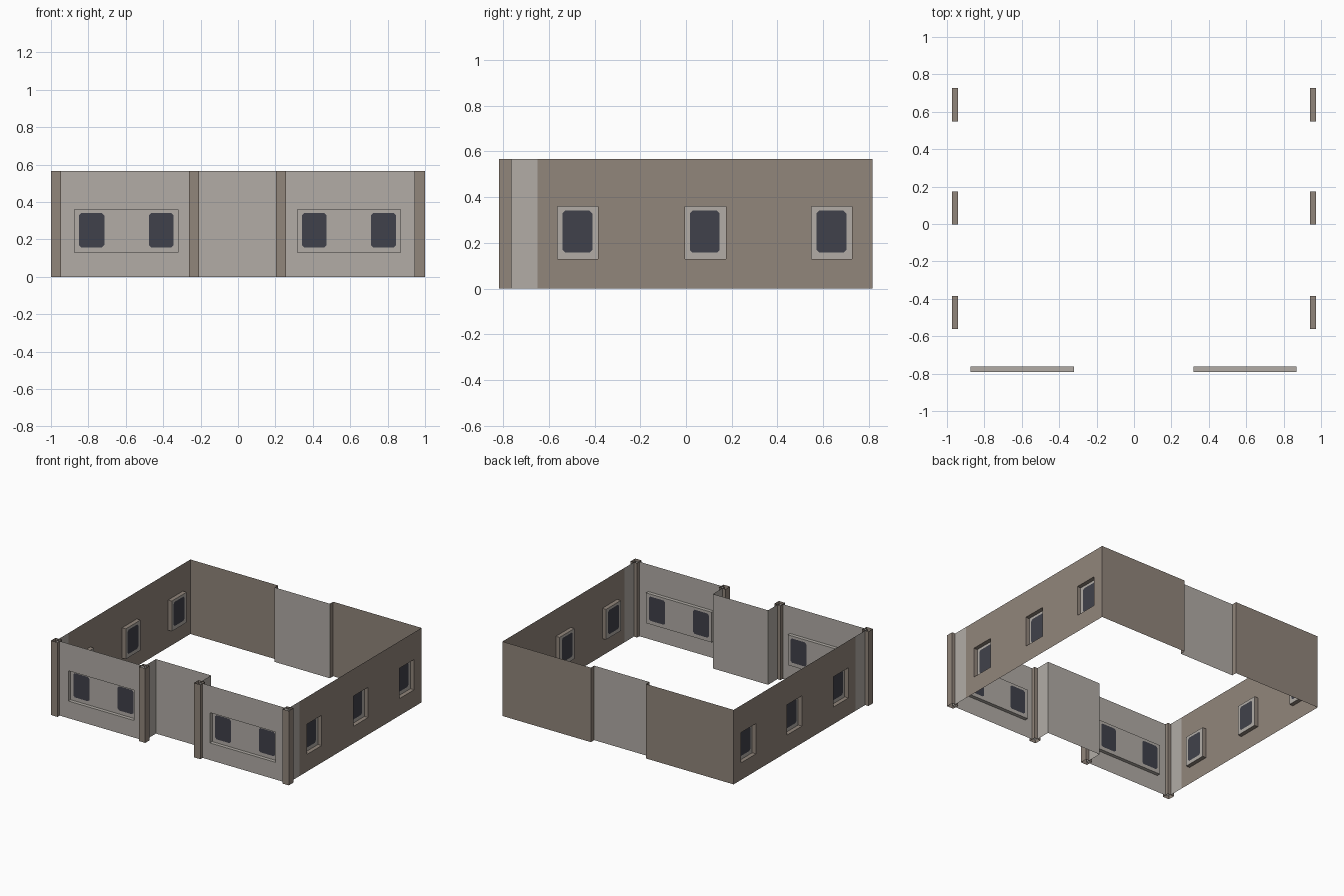
import bpy, bmesh

if "Cube" in bpy.data.objects:
    bpy.data.objects.remove(bpy.data.objects["Cube"])

H = 0.566                      # wall height
FRONT, BACK, SIDE = -0.79, 0.816, 0.972
POSTS = (-0.973, -0.235, 0.229, 0.972)
Z_REC = (0.13, 0.36)           # window recess heights
Z_WIN = (0.157, 0.341)         # glass heights
LIGHT, BROWN, GLASS = 0, 1, 2


def material(name, rgb):
    m = bpy.data.materials.new(name)
    m.diffuse_color = (*rgb, 1)
    m.use_nodes = True
    m.node_tree.nodes["Principled BSDF"].inputs["Base Color"].default_value = m.diffuse_color
    return m


MATS = [material("light stone", (0.445, 0.415, 0.383)),
        material("brown stone", (0.285, 0.236, 0.198)),
        material("dark glass", (0.051, 0.053, 0.069))]


class Sheet:
    """Thin wall drawn in (u, depth, z) and mapped to the world by place()."""

    def __init__(self, name, place, flip=False):
        self.name, self.place, self.flip = name, place, flip
        self.bm = bmesh.new()

    def face(self, pts, mat):
        vs = [self.bm.verts.new(self.place(*p)) for p in pts]
        if self.flip:
            vs.reverse()
        self.bm.faces.new(vs).material_index = mat

    def rect(self, u0, u1, z0, z1, mat, d=0.0):
        self.face([(u0, d, z0), (u1, d, z0), (u1, d, z1), (u0, d, z1)], mat)

    def holed(self, u0, u1, z0, z1, holes, hz, mat, d=0.0):
        """Rectangle with a row of openings of equal height."""
        self.rect(u0, u1, z0, hz[0], mat, d)
        self.rect(u0, u1, hz[1], z1, mat, d)
        edges = [u0] + [u for h in holes for u in h] + [u1]
        for a, b in zip(edges[::2], edges[1::2]):
            self.rect(a, b, hz[0], hz[1], mat, d)

    def recess(self, u0, u1, depth, glass, side_mat):
        """Box set into the wall, with glass panes in its back."""
        z0, z1 = Z_REC
        c = [(u0, z0), (u1, z0), (u1, z1), (u0, z1)]
        for (a, p), (b, q) in zip(c, c[1:] + c[:1]):
            self.face([(a, 0, p), (b, 0, q), (b, depth, q), (a, depth, p)], side_mat)
        self.holed(u0, u1, z0, z1, glass, Z_WIN, LIGHT, depth)
        for g in glass:
            self.pane(*g, *Z_WIN, depth)

    def pane(self, u0, u1, z0, z1, d, k=0.012):
        """Glass with clipped corners."""
        octagon = []
        for u, z, su, sz in ((u0, z0, 1, 1), (u1, z0, -1, 1),
                             (u1, z1, -1, -1), (u0, z1, 1, -1)):
            a, b = (u, d, z + sz * k), (u + su * k, d, z)
            if su != sz:
                a, b = b, a
            octagon += [a, b]
            self.face([(u, d, z), b, a], LIGHT)
        self.face(octagon, GLASS)

    def finish(self):
        bmesh.ops.remove_doubles(self.bm, verts=self.bm.verts, dist=1e-5)
        mesh = bpy.data.meshes.new(self.name)
        self.bm.to_mesh(mesh)
        self.bm.free()
        for m in MATS:
            mesh.materials.append(m)
        bpy.context.collection.objects.link(bpy.data.objects.new(self.name, mesh))


def front_place(u, d, z):
    return (u, FRONT + d, z)


def back_place(u, d, z):
    return (u, BACK - d, z)


# Front walls, each with one wide recess holding two panes
for name, ends, rec, glass in (
        ("front_wall_left", POSTS[:2], (-0.873, -0.322), [(-0.85, -0.715), (-0.477, -0.345)]),
        ("front_wall_right", POSTS[2:], (0.318, 0.87), [(0.342, 0.474), (0.71, 0.846)])):
    s = Sheet(name, front_place)
    s.holed(*ends, 0, H, [rec], Z_REC, LIGHT)
    s.recess(*rec, 0.027, glass, LIGHT)
    s.finish()

# Entrance niche between the inner posts
s = Sheet("entrance_niche", front_place)
a, b, n = POSTS[1], POSTS[2], 0.14
s.rect(a, b, 0, H, LIGHT, n)
s.face([(a, 0, 0), (a, n, 0), (a, n, H), (a, 0, H)], LIGHT)
s.face([(b, n, 0), (b, 0, 0), (b, 0, H), (b, n, H)], LIGHT)
s.finish()

# Side walls: light strip at the front, three recessed windows behind it
RECS = [(-0.562, -0.384), (-0.004, 0.174), (0.549, 0.727)]
PANES = [(-0.54, -0.41), (0.017, 0.147), (0.571, 0.701)]
for name, sgn in (("right_wall", 1), ("left_wall", -1)):
    s = Sheet(name, lambda u, d, z, k=sgn: (k * (SIDE - d), u, z), flip=sgn < 0)
    s.rect(FRONT, -0.649, 0, H, LIGHT)
    s.holed(-0.649, BACK, 0, H, RECS, Z_REC, BROWN)
    for r, p in zip(RECS, PANES):
        s.recess(*r, 0.031, [p], BROWN)
    s.finish()

# Back wall: brown ends with a shallow light panel between them
s = Sheet("back_wall", back_place, flip=True)
n = 0.04
s.rect(-SIDE, a, 0, H, BROWN)
s.rect(b, SIDE, 0, H, BROWN)
s.rect(a, b, 0, H, LIGHT, n)
s.face([(a, 0, 0), (a, n, 0), (a, n, H), (a, 0, H)], BROWN)
s.face([(b, n, 0), (b, 0, 0), (b, 0, H), (b, n, H)], BROWN)
s.finish()

# Posts: open square tubes along the front
R = 0.027
for i, x in enumerate(POSTS):
    s = Sheet(f"front_post_{i + 1}", lambda u, d, z, x=x: (x + u, FRONT + d, z))
    c = [(-R, -R), (R, -R), (R, R), (-R, R)]
    for p, q in zip(c, c[1:] + c[:1]):
        s.face([(*p, 0), (*q, 0), (*q, H), (*p, H)], BROWN)
    s.finish()
